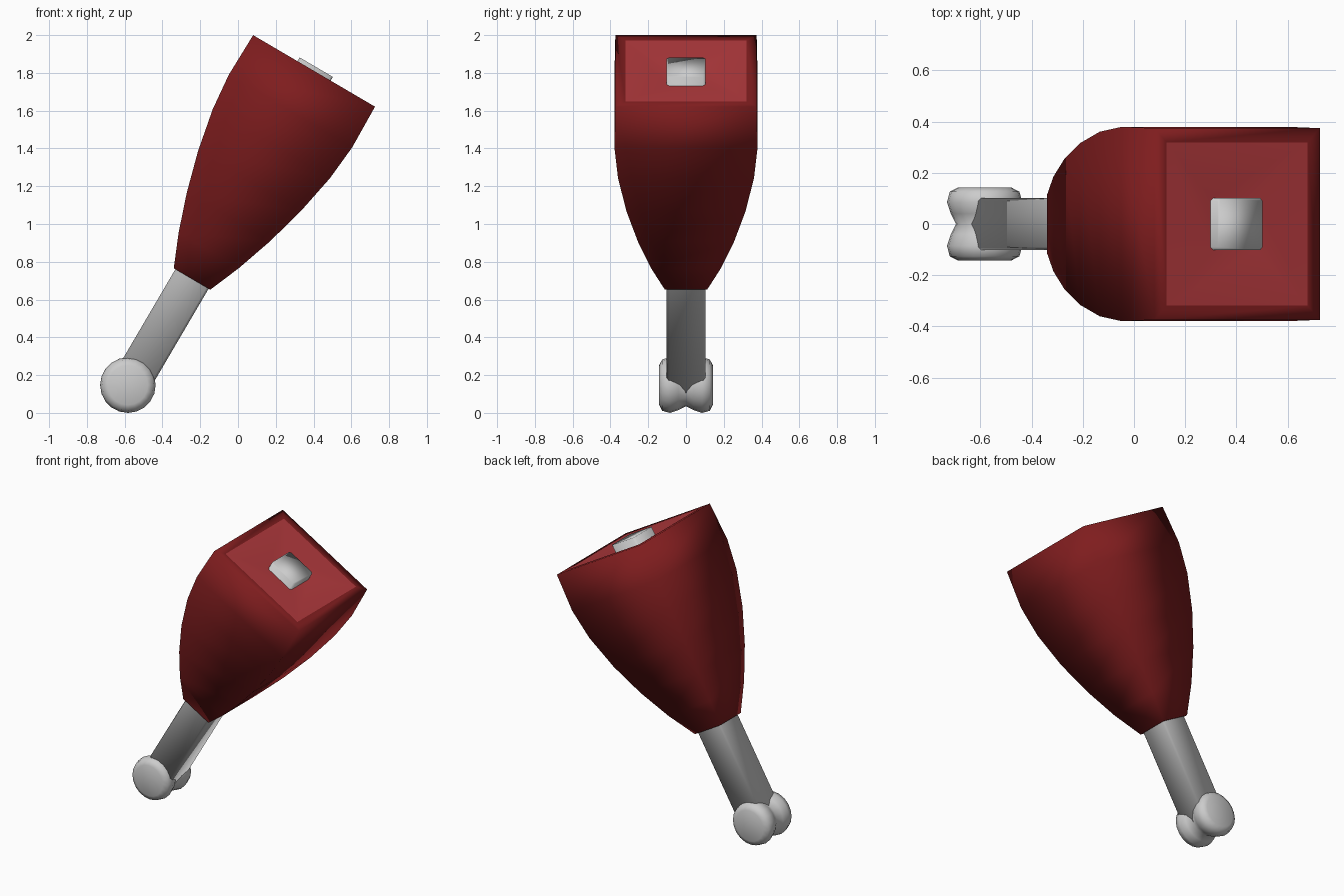
import bpy, bmesh, math
from mathutils import Matrix

if "Cube" in bpy.data.objects:
    bpy.data.objects.remove(bpy.data.objects["Cube"])

# Leaning frame: origin at the narrow end of the meat, local z along the bone
LEAN = (Matrix.Translation((-0.2435, 0, 0.709))
        @ Matrix.Rotation(math.radians(30.4), 4, 'Y'))


def material(name, rgb):
    m = bpy.data.materials.new(name)
    m.diffuse_color = (*rgb, 1)
    m.use_nodes = True
    m.node_tree.nodes["Principled BSDF"].inputs["Base Color"].default_value = m.diffuse_color
    return m


def finish(name, bm, matrix, mats=()):
    bmesh.ops.recalc_face_normals(bm, faces=bm.faces)
    bm.transform(matrix)
    for f in bm.faces:
        f.smooth = True
    me = bpy.data.meshes.new(name)
    bm.to_mesh(me)
    bm.free()
    for m in mats:
        me.materials.append(m)
    ob = bpy.data.objects.new(name, me)
    bpy.context.collection.objects.link(ob)
    return ob


def stack(bm, sections):
    """Loft a list of point loops, capping both ends."""
    loops = [[bm.verts.new(p) for p in s] for s in sections]
    n = len(loops[0])
    rows = []
    for a, b in zip(loops, loops[1:]):
        rows.append([bm.faces.new((a[i], a[(i + 1) % n], b[(i + 1) % n], b[i]))
                     for i in range(n)])
    bm.faces.new(loops[0])
    rows.append([bm.faces.new(loops[-1])])
    return rows


def square(w, z):
    return [(-w, -w, z), (w, -w, z), (w, w, z), (-w, w, z)]


# Meat: square-section taper with a rim and a shallow cut face
profile = [(0.112, 0), (0.185, 0.175), (0.255, 0.38), (0.315, 0.6),
           (0.36, 0.83), (0.379, 1.03), (0.374, 1.277)]
cut = [(0.319, 1.277), (0.1, 1.245)]
bm = bmesh.new()
rows = stack(bm, [square(w, z) for w, z in profile + cut])
for row in rows[len(profile):]:
    for f in row:
        f.material_index = 1
finish("meat", bm, LEAN, [material("dark_meat", (0.21, 0.012, 0.013)),
                          material("cut_meat", (0.43, 0.04, 0.045))])

# Bone shaft: square bar with slightly softened long edges
h, c = 0.102, 0.012
octagon = [(-h + c, -h), (h - c, -h), (h, -h + c), (h, h - c),
           (h - c, h), (-h + c, h), (-h, h - c), (-h, -h + c)]
bm = bmesh.new()
stack(bm, [[(x, y, z) for x, y in octagon] for z in (-0.65, 1.3)])
finish("bone_shaft", bm, LEAN)

# Bone knuckle: two rounded lobes turned about the y axis
half = [(0.142, 0.105), (0.126, 0.136), (0.085, 0.147), (0.04, 0.132)]
turn = half + [(0, 0.112)] + [(-y, r) for y, r in reversed(half)]
SIDES = 20
bm = bmesh.new()
stack(bm, [[(r * math.cos(2 * math.pi * i / SIDES), y,
             r * math.sin(2 * math.pi * i / SIDES)) for i in range(SIDES)]
           for y, r in turn])
finish("bone_knuckle", bm, Matrix.Translation((-0.583, 0, 0.147)))
